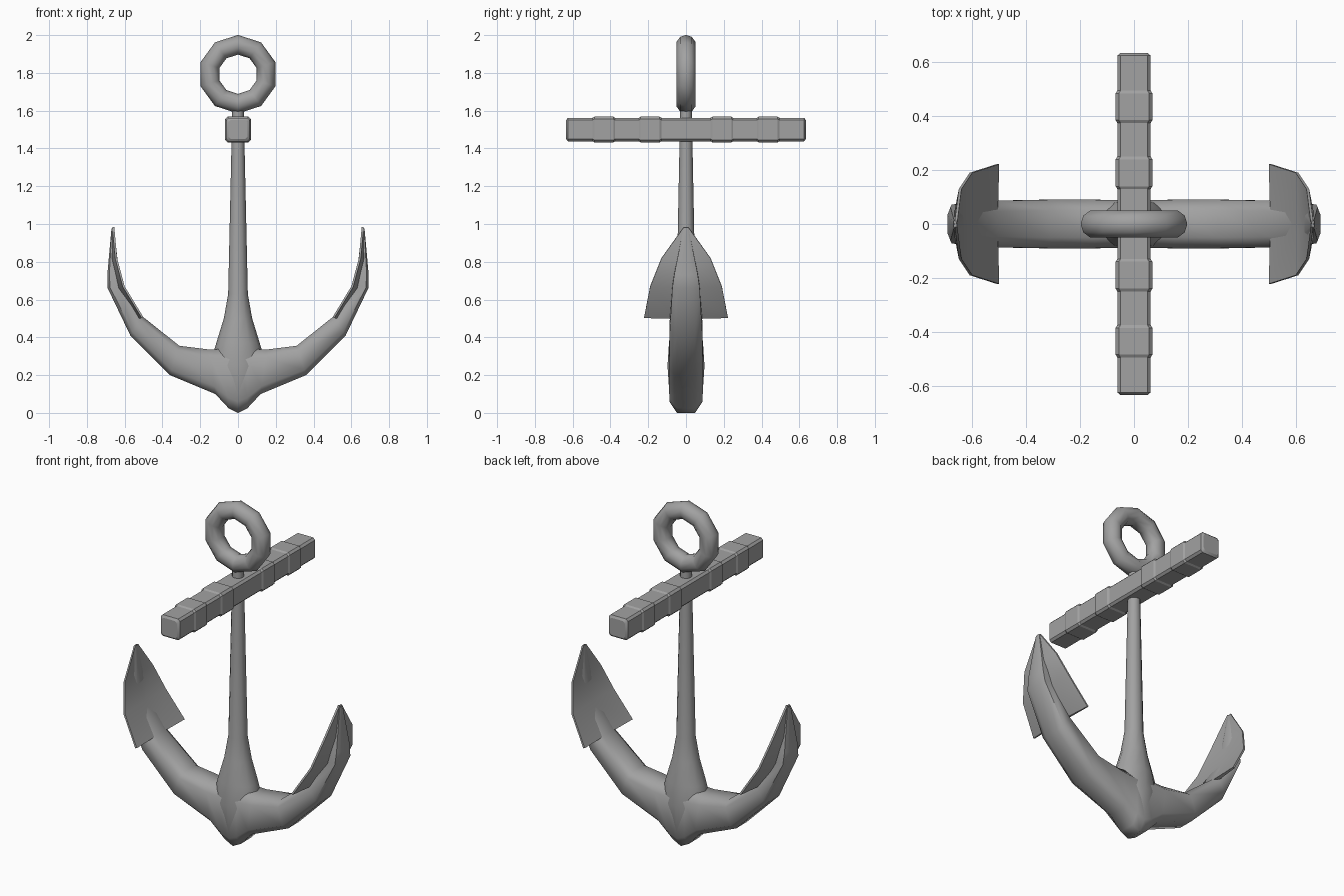
import bpy, bmesh, math
from mathutils import Vector

cube = bpy.data.objects.get("Cube")
if cube:
    bpy.data.objects.remove(cube, do_unlink=True)

grey = (0.36, 0.36, 0.36, 1)
iron = bpy.data.materials.new("grey iron")
iron.use_nodes = True
iron.diffuse_color = grey
iron.node_tree.nodes["Principled BSDF"].inputs["Base Color"].default_value = grey


def finish(obj, angle):
    obj.data.materials.clear()
    obj.data.materials.append(iron)
    bpy.ops.object.select_all(action="DESELECT")
    obj.select_set(True)
    bpy.context.view_layer.objects.active = obj
    bpy.ops.object.shade_smooth_by_angle(angle=math.radians(angle))


def loft(name, rings, angle=50):
    """Skin a list of equal-length point rings and cap both ends."""
    bm = bmesh.new()
    loops = [[bm.verts.new(p) for p in ring] for ring in rings]
    n = len(loops[0])
    for a, b in zip(loops, loops[1:]):
        for i in range(n):
            j = (i + 1) % n
            bm.faces.new((a[i], a[j], b[j], b[i]))
    bm.faces.new(loops[0])
    bm.faces.new(loops[-1])
    bmesh.ops.recalc_face_normals(bm, faces=bm.faces)
    mesh = bpy.data.meshes.new(name)
    bm.to_mesh(mesh)
    bm.free()
    obj = bpy.data.objects.new(name, mesh)
    bpy.context.collection.objects.link(obj)
    finish(obj, angle)


# Ring at the top
bpy.ops.mesh.primitive_torus_add(major_segments=10, minor_segments=10,
                                 major_radius=0.156, minor_radius=0.052,
                                 location=(0, 0, 1.793),
                                 rotation=(math.pi / 2, math.radians(18), 0))
ring = bpy.context.object
ring.name = "ring"
finish(ring, 50)

# Shank flaring into the crown: height, half width, half depth
shank = [(0.02, 0.04, 0.05), (0.1, 0.11, 0.088), (0.25, 0.15, 0.098),
         (0.37, 0.115, 0.09), (0.5, 0.075, 0.068), (0.63, 0.052, 0.05),
         (1.44, 0.034, 0.034), (1.62, 0.03, 0.03)]
loft("shank", [[(w * math.cos(k * math.pi / 6), d * math.sin(k * math.pi / 6), z)
                for k in range(12)] for z, w, d in shank])

# Curved arms: outer x, z, inner x, z, half depth, mirrored across the crown
arm = [(0, 0, 0, 0.34, 0.088), (0.05, 0.025, 0.05, 0.34, 0.088),
       (0.12, 0.1, 0.15, 0.335, 0.09), (0.36, 0.2, 0.31, 0.355, 0.09),
       (0.57, 0.41, 0.505, 0.51, 0.086), (0.69, 0.66, 0.615, 0.68, 0.072),
       (0.692, 0.73, 0.63, 0.745, 0.062), (0.67, 0.975, 0.657, 0.98, 0.014)]
octagon = [(1, 0.55), (0.65, 1), (-0.65, 1), (-1, 0.55),
           (-1, -0.55), (-0.65, -1), (0.65, -1), (1, -0.55)]


def arm_ring(side, ox, oz, ix, iz, depth):
    outer, inner = Vector((side * ox, 0, oz)), Vector((side * ix, 0, iz))
    mid, half = (outer + inner) / 2, (outer - inner) / 2
    return [mid + half * u + Vector((0, depth * v, 0)) for u, v in octagon]


loft("arms", [arm_ring(-1, *s) for s in reversed(arm[1:])]
     + [arm_ring(1, *s) for s in arm], 60)

# Flukes: x, z, half width, thickness of the middle rib
fluke = [(0.5, 0.505, 0.222, 0.03), (0.6, 0.67, 0.19, 0.045),
         (0.64, 0.82, 0.13, 0.035), (0.655, 0.985, 0.012, 0.012)]
for side, name in ((1, "left_fluke"), (-1, "right_fluke")):
    rings = []
    for x, z, w, t in fluke:
        rim = 0.01
        rings.append([(side * (x + dx), y, z - dx * 0.3) for dx, y in
                      ((0, -w), (0.006, 0), (0, w), (rim, w), (t, 0), (rim, -w))])
    loft(name, rings, 40)

# Square stock with four raised bands
size, bulge, bevel = 0.062, 0.068, 0.012
profile = [(-0.635, size - bevel), (-0.625, size)]
for c in (-0.435, -0.19, 0.19, 0.435):
    profile += [(c - 0.06, size), (c - 0.05, bulge), (c + 0.05, bulge), (c + 0.06, size)]
profile += [(0.625, size), (0.635, size - bevel)]
corners = [(1, 0), (0, 1), (-1, 0), (0, -1)]


def stock_ring(y, r):
    pts = []
    c = r - bevel
    for sx, sz in ((1, 1), (-1, 1), (-1, -1), (1, -1)):
        a, b = (sx * r, y, 1.5 + sz * c), (sx * c, y, 1.5 + sz * r)
        pts += [a, b] if sx == sz else [b, a]
    return pts


loft("stock", [stock_ring(y, r) for y, r in profile], 30)
